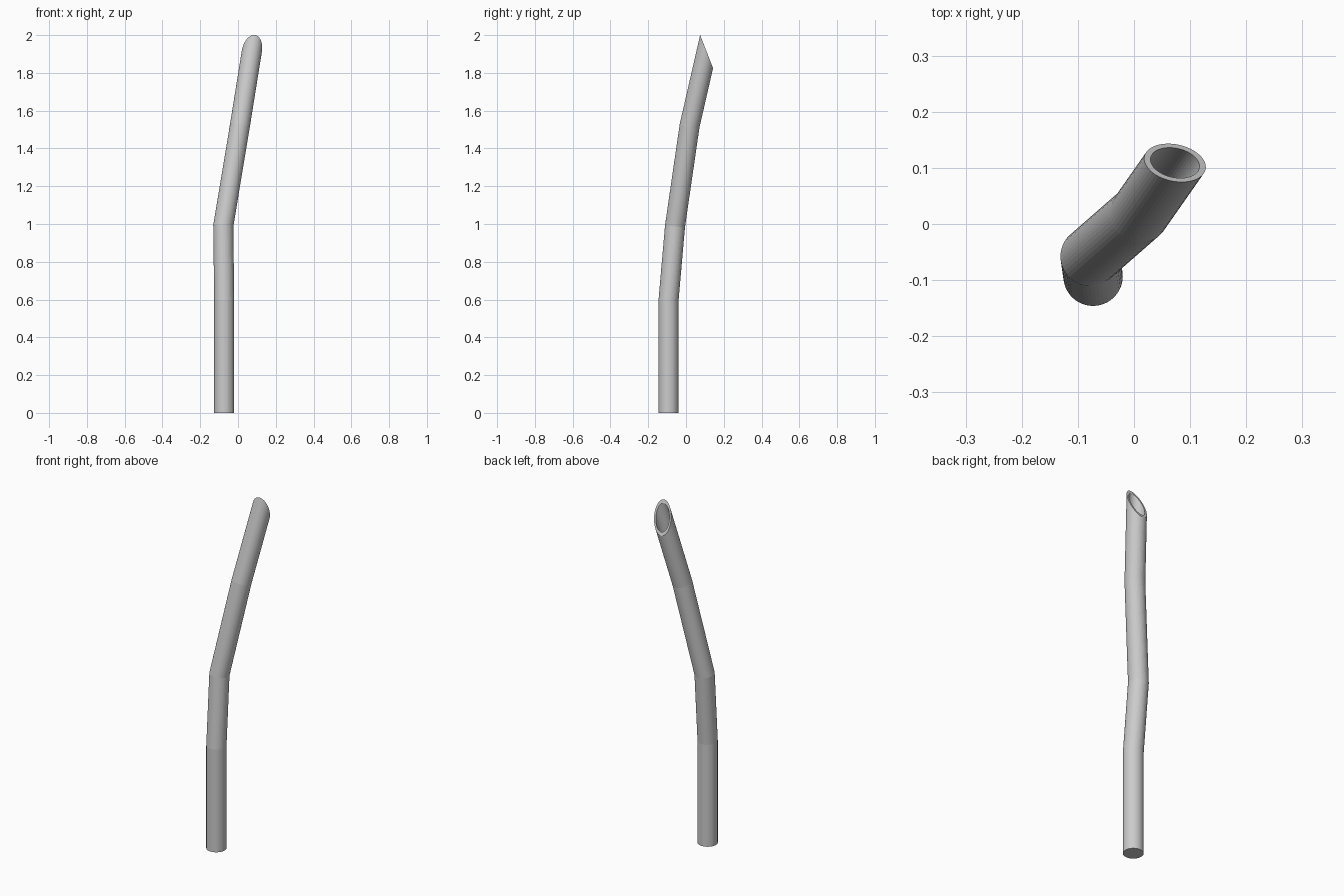
import bpy, bmesh, math
from mathutils import Vector
from mathutils.geometry import intersect_line_plane

cube = bpy.data.objects.get("Cube")
if cube:
    bpy.data.objects.remove(cube)

SIDES = 48
OUTER, INNER = 0.053, 0.042
PATH = [Vector(p) for p in ((-0.073, -0.093, 0), (-0.073, -0.093, 0.59),
                            (-0.078, -0.058, 0.99), (0.01, 0.019, 1.52),
                            (0.073, 0.109, 1.913))]
CUT_NORMAL = Vector((0, 0.175, 0.068)).normalized()

grey = bpy.data.materials.new("pipe grey")
grey.use_nodes = True
grey.diffuse_color = (0.6, 0.6, 0.6, 1)
grey.node_tree.nodes["Principled BSDF"].inputs["Base Color"].default_value = (0.6, 0.6, 0.6, 1)


def sweep(bm, radius, base_z):
    """Sweep a circle along the bent path, mitred at bends, sliced at the top."""
    dirs = [(b - a).normalized() for a, b in zip(PATH, PATH[1:])]
    normals = [Vector((0, 0, 1))]
    normals += [(a + b).normalized() for a, b in zip(dirs, dirs[1:])]
    normals.append(CUT_NORMAL)
    start = PATH[0] + Vector((0, 0, base_z))
    points = [start + Vector((radius * math.cos(a), radius * math.sin(a), 0))
              for a in (math.tau * i / SIDES for i in range(SIDES))]
    rings = [[bm.verts.new(p) for p in points]]
    for centre, normal, d in zip(PATH[1:], normals[1:], dirs):
        points = [intersect_line_plane(p, p + d, centre, normal) for p in points]
        rings.append([bm.verts.new(p) for p in points])
    for low, high in zip(rings, rings[1:]):
        bridge(bm, low, high)
    bm.faces.new(rings[0])
    return rings[-1]


def bridge(bm, a, b):
    for i in range(SIDES):
        j = (i + 1) % SIDES
        bm.faces.new((a[i], a[j], b[j], b[i]))


# Hollow bent pipe: outer wall, bore and the slanted rim joining them
bm = bmesh.new()
outer_rim = sweep(bm, OUTER, 0)
inner_rim = sweep(bm, INNER, 0.02)
bridge(bm, outer_rim, inner_rim)
bmesh.ops.recalc_face_normals(bm, faces=bm.faces)

mesh = bpy.data.meshes.new("bent_pipe")
bm.to_mesh(mesh)
bm.free()
mesh.materials.append(grey)
pipe = bpy.data.objects.new("bent_pipe", mesh)
bpy.context.collection.objects.link(pipe)
